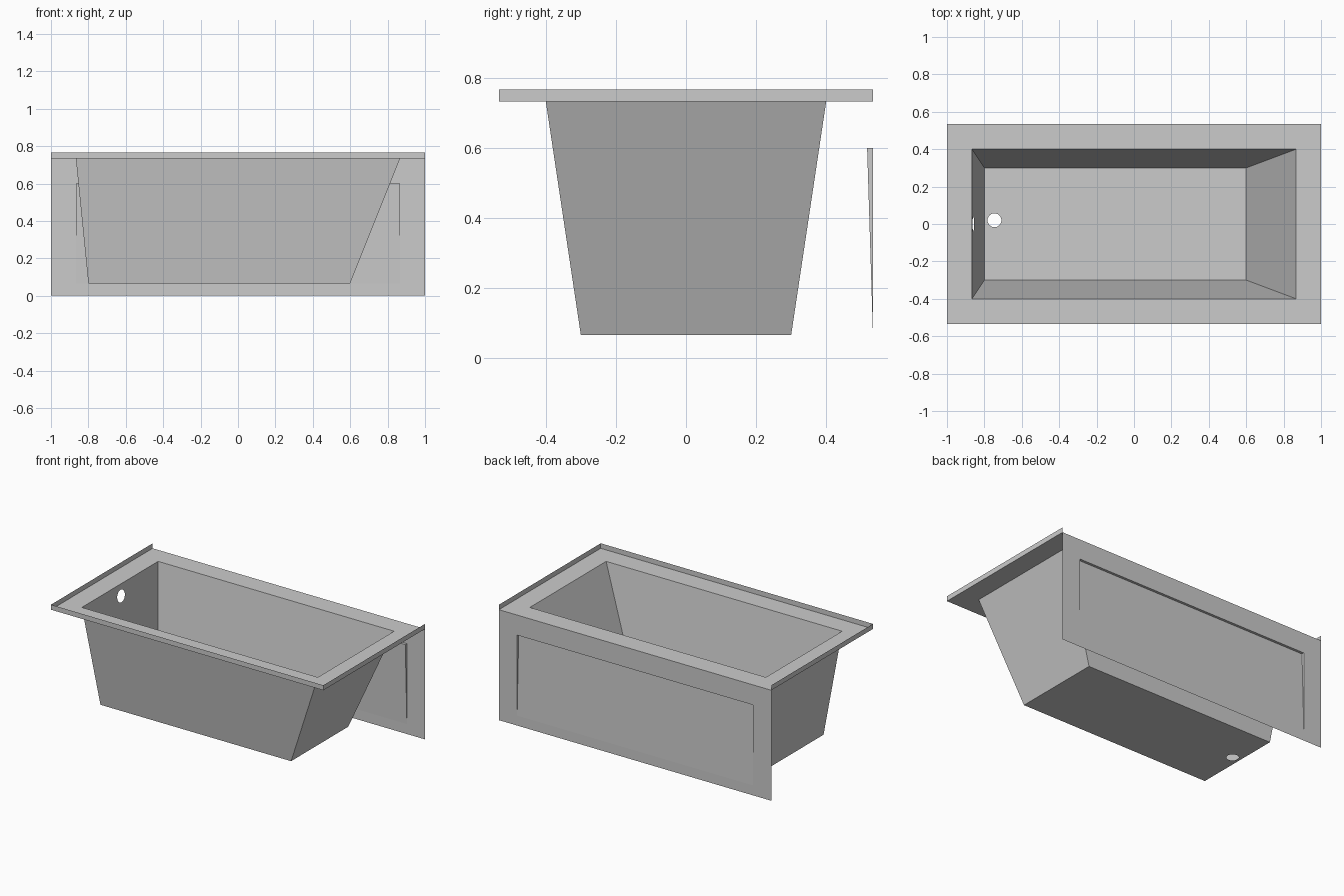
import bpy, bmesh, math
from mathutils import Vector

if "Cube" in bpy.data.objects:
    bpy.data.objects.remove(bpy.data.objects["Cube"])

U = 1 / 30                      # one design unit
RIM, TOP, FLOOR = 22 * U, 23 * U, 2 * U
X, Y = 1.0, 16 * U


def rect(x0, x1, y0, y1, z):
    return [(x0, y0, z), (x1, y0, z), (x1, y1, z), (x0, y1, z)]


def finish(name, bm, facing):
    """Weld, turn normals toward the facing point, and make the object."""
    bmesh.ops.remove_doubles(bm, verts=bm.verts, dist=1e-5)
    bm.normal_update()
    for f in bm.faces:
        if f.normal.dot(Vector(facing) - f.calc_center_median()) < 0:
            f.normal_flip()
    me = bpy.data.meshes.new(name)
    bm.to_mesh(me)
    bm.free()
    ob = bpy.data.objects.new(name, me)
    bpy.context.collection.objects.link(ob)
    return ob


def face(bm, pts):
    return bm.faces.new([bm.verts.new(p) for p in pts])


def ring(bm, a, b):
    """Quads bridging two matching closed loops."""
    n = len(a)
    for i in range(n):
        j = (i + 1) % n
        face(bm, [a[i], a[j], b[j], b[i]])


def holed_face(bm, outer, centre, u, v, r, n=32):
    """Flat polygon with a round hole spanned by directions u and v."""
    c, u, v = Vector(centre), Vector(u).normalized(), Vector(v).normalized()
    circle = [c + r * (math.cos(t) * u + math.sin(t) * v)
              for t in (2 * math.pi * i / n for i in range(n))]
    edges = []
    for loop in (outer, circle):
        vs = [bm.verts.new(p) for p in loop]
        edges += [bm.edges.new((vs[i], vs[i - 1])) for i in range(len(vs))]
    normal = u.cross(v)
    res = bmesh.ops.triangle_fill(bm, edges=edges, use_beauty=True, normal=normal)
    new = [g for g in res["geom"] if isinstance(g, bmesh.types.BMFace)]
    inner = list({e for f in new for e in f.edges if len(e.link_faces) == 2})
    bmesh.ops.beautify_fill(bm, faces=new, edges=inner)


opening = rect(-26 * U, 26 * U, -0.4, 0.4, RIM)
base = rect(-0.8, 0.6, -0.3, 0.3, FLOOR)

# Basin: three plain walls, drain-end wall with overflow hole, floor with drain
bm = bmesh.new()
for i in range(3):
    face(bm, [base[i], base[i + 1], opening[i + 1], opening[i]])
slope = Vector((-2 * U, 0, RIM - FLOOR))
z_over = 0.658
x_over = -0.8 + slope.x * (z_over - FLOOR) / slope.z
holed_face(bm, [base[3], base[0], opening[0], opening[3]],
           (x_over, 0, z_over), (0, 1, 0), slope, 0.04)
holed_face(bm, base, (-0.746, 0.02, FLOOR), (1, 0, 0), (0, 1, 0), 0.037)
finish("basin", bm, (0, 0, 0.5))

# Flat rim around the opening
bm = bmesh.new()
outer = rect(-X, X, -Y, Y, RIM)
ring(bm, outer, opening)
finish("rim", bm, (0, 0, 5))

# Upstanding tile lip on the three wall sides
bm = bmesh.new()
path = [(-X, Y), (-X, -Y), (X, -Y), (X, Y)]
for p, q in zip(path, path[1:]):
    face(bm, [(*p, RIM), (*q, RIM), (*q, TOP), (*p, TOP)])
finish("tile_lip", bm, (0, 0, 0.75))

# Apron with a wedge-shaped recessed panel
bm = bmesh.new()
px, zb, zt, yi = 26 * U, FLOOR, 18 * U, Y - 0.5 * U
frame = [(-X, Y, 0), (X, Y, 0), (X, Y, RIM), (-X, Y, RIM)]
panel = [(-px, Y, zb), (px, Y, zb), (px, Y, zt), (-px, Y, zt)]
ring(bm, frame, panel)
face(bm, [panel[0], panel[1], (px, yi, zt), (-px, yi, zt)])
face(bm, [panel[3], panel[2], (px, yi, zt), (-px, yi, zt)])
for s in (-1, 1):
    face(bm, [(s * px, Y, zb), (s * px, Y, zt), (s * px, yi, zt)])
finish("apron", bm, (0, 5, 0.3))
